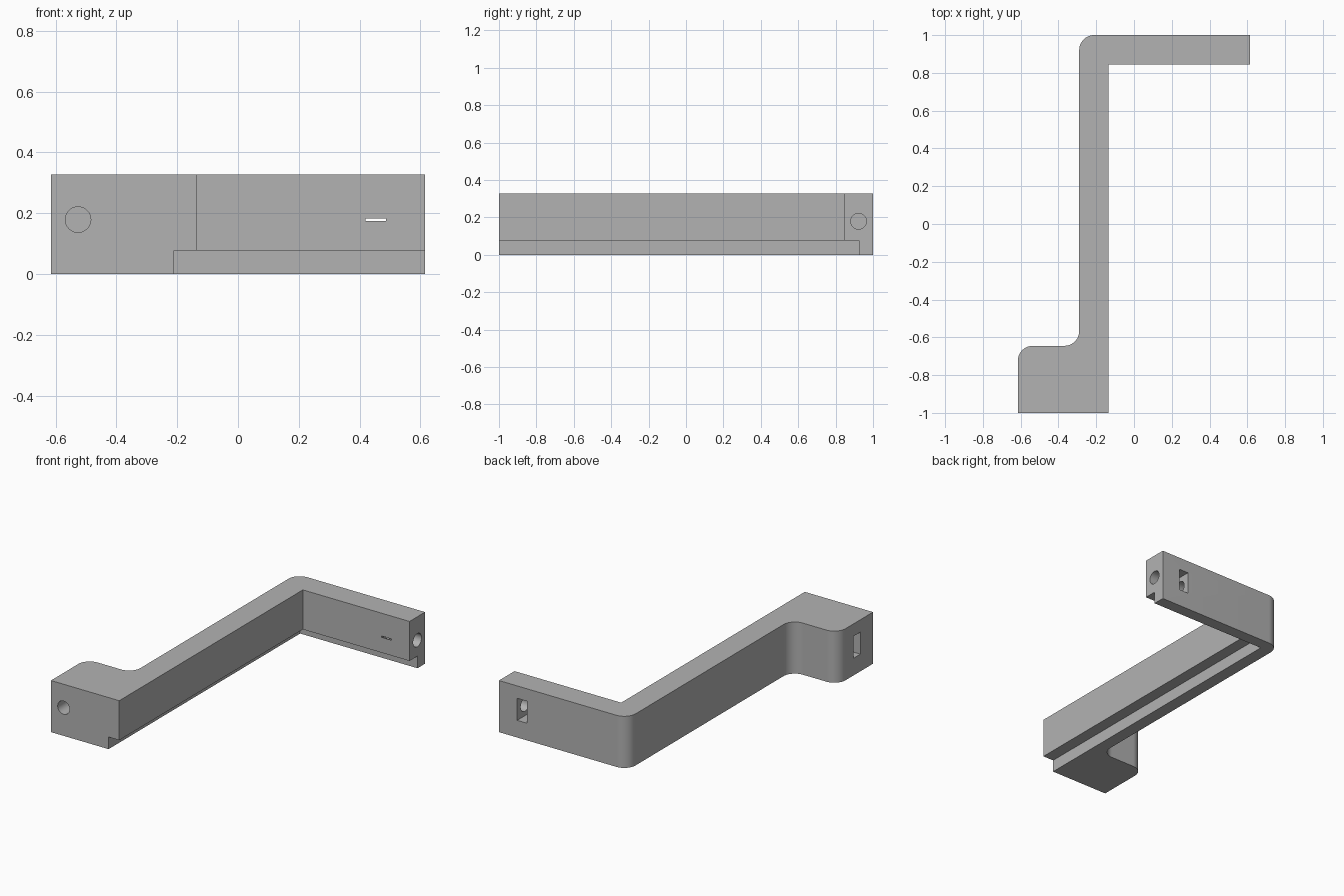
import bpy
import bmesh
from math import sin, cos, pi, radians
from mathutils import Vector

cube = bpy.data.objects.get("Cube")
if cube:
    bpy.data.objects.remove(cube, do_unlink=True)

# Main dimensions
HALF_X, HEIGHT = 0.615, 0.328
WALL_OUT, WALL_IN = -0.29, -0.135
ARM_IN, ARM_MID = 0.844, 0.9225
FOOT_BACK, FOOT_HOLE = -0.645, -0.526
HOLE_Z, HOLE_R, NUT_R = 0.179, 0.042, 0.0808
FILLET = 0.079

grey = bpy.data.materials.new("plain grey")
grey.use_nodes = True
grey.diffuse_color = (0.45, 0.45, 0.45, 1)
grey.node_tree.nodes["Principled BSDF"].inputs["Base Color"].default_value = grey.diffuse_color


def prism(name, outline, axis, lo, hi):
    """Extrude a 2D outline along an axis (0 = x, 1 = y, 2 = z)."""
    def place(p, d):
        v = list(p)
        v.insert(axis, d)
        return v
    bm = bmesh.new()
    face = bm.faces.new([bm.verts.new(place(p, lo)) for p in outline])
    top = bmesh.ops.extrude_face_region(bm, geom=[face])["geom"]
    shift = Vector(place((0, 0), hi - lo))
    bmesh.ops.translate(bm, vec=shift, verts=[g for g in top if isinstance(g, bmesh.types.BMVert)])
    bmesh.ops.recalc_face_normals(bm, faces=bm.faces)
    mesh = bpy.data.meshes.new(name)
    bm.to_mesh(mesh)
    bm.free()
    mesh.materials.append(grey)
    obj = bpy.data.objects.new(name, mesh)
    bpy.context.collection.objects.link(obj)
    return obj


def arc(cx, cy, r, start, end, steps=12):
    angles = [radians(start + (end - start) * i / steps) for i in range(steps + 1)]
    return [(cx + r * cos(a), cy + r * sin(a)) for a in angles]


def circle(cx, cy, r, n=40):
    return [(cx + r * cos(2 * pi * i / n), cy + r * sin(2 * pi * i / n)) for i in range(n)]


def nut_slot(c, outer):
    """Open-sided nut pocket: hexagon point inside, straight walls to the outer face."""
    s = 1 if outer > c else -1
    h = NUT_R * cos(pi / 6)
    return [(c - s * NUT_R, HOLE_Z), (c - s * NUT_R / 2, HOLE_Z + h), (outer, HOLE_Z + h),
            (outer, HOLE_Z - h), (c - s * NUT_R / 2, HOLE_Z - h)]


# Bracket body: foot, long bar and arm as one rounded plan
f = FILLET
plan = [(-HALF_X, -1), (WALL_IN, -1), (WALL_IN, ARM_IN), (HALF_X, ARM_IN), (HALF_X, 1)]
plan += arc(WALL_OUT + f, 1 - f, f, 90, 180)
plan += arc(WALL_OUT - f, FOOT_BACK + f, f, 0, -90)
plan += arc(-HALF_X + f, FOOT_BACK - f, f, 90, 180)
body = prism("bracket_body", plan, 2, 0, HEIGHT)

# Rebate under the inner edge, screw holes and nut pockets
cutters = [
    prism("rebate_cutter", [(-0.21, -1.1), (0.8, -1.1), (0.8, 0.924), (-0.21, 0.924)], 2, -0.1, 0.077),
    prism("arm_hole_cutter", circle(ARM_MID, HOLE_Z, HOLE_R), 0, 0.29, 0.7),
    prism("foot_hole_cutter", circle(FOOT_HOLE, HOLE_Z, HOLE_R), 1, -1.1, -0.69),
    prism("arm_nut_cutter", nut_slot(ARM_MID, 1.1), 0, 0.419, 0.487),
    prism("foot_nut_cutter", nut_slot(FOOT_HOLE, -0.7), 1, -0.873, -0.805),
]
bpy.ops.object.select_all(action="DESELECT")
bpy.context.view_layer.objects.active = body
body.select_set(True)
for cutter in cutters:
    cutter.hide_render = True
    mod = body.modifiers.new(cutter.name, "BOOLEAN")
    mod.operation = "DIFFERENCE"
    mod.solver = "EXACT"
    mod.object = cutter
    bpy.ops.object.modifier_apply(modifier=mod.name)
    bpy.data.objects.remove(cutter, do_unlink=True)

bpy.ops.object.shade_smooth_by_angle(angle=radians(30))
